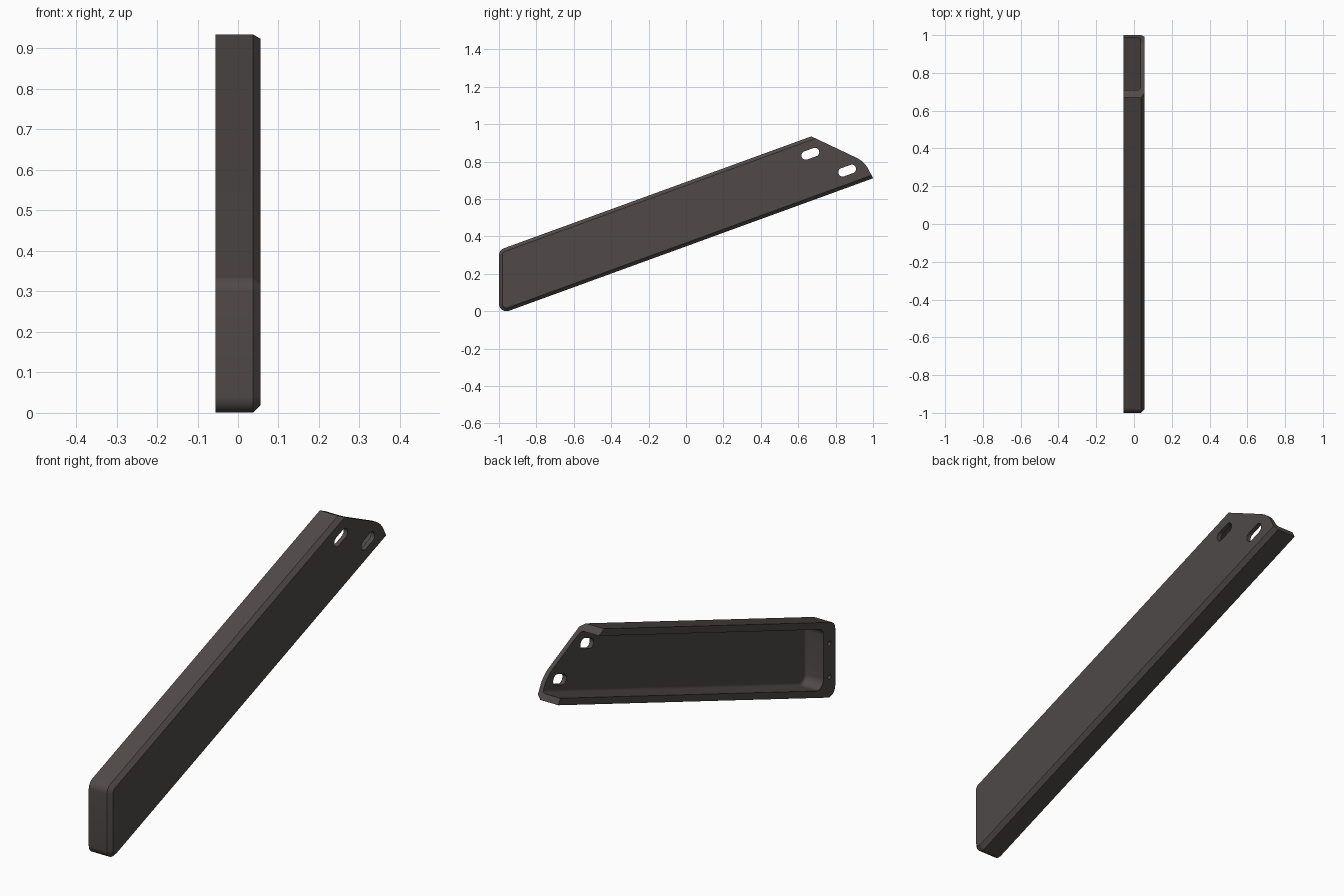
import bpy, bmesh, math
from mathutils import Vector, Matrix

if "Cube" in bpy.data.objects:
    bpy.data.objects.remove(bpy.data.objects["Cube"])

mat = bpy.data.materials.new("dark brown grey")
mat.diffuse_color = (0.080, 0.068, 0.066, 1)
mat.use_nodes = True
mat.node_tree.nodes["Principled BSDF"].inputs["Base Color"].default_value = mat.diffuse_color

# Side profile corners (y, z), counter-clockwise: bottom, tip, slant, top, front edges
CORNERS = [Vector(c) for c in ((-1, -0.017), (1, 0.711), (0.955, 0.80), (0.67, 0.935), (-1, 0.327))]
RADII = [0.04, 0, 0.14, 0, 0.04]


def offset(corners, dists):
    """Move every edge inward by its own distance."""
    n = len(corners)
    lines = []
    for i in range(n):
        d = (corners[(i + 1) % n] - corners[i]).normalized()
        lines.append((corners[i] + Vector((-d.y, d.x)) * dists[i], d))
    out = []
    for i in range(n):
        (p, d), (q, e) = lines[i - 1], lines[i]
        w = q - p
        out.append(p + d * ((w.x * e.y - w.y * e.x) / (d.x * e.y - d.y * e.x)))
    return out


def rounded(corners, radii, steps=8):
    """Replace corners by arcs."""
    pts, n = [], len(corners)
    for i, (c, r) in enumerate(zip(corners, radii)):
        if r == 0:
            pts.append(c)
            continue
        a = (corners[i - 1] - c).normalized()
        b = (corners[(i + 1) % n] - c).normalized()
        half = a.angle(b) / 2
        centre = c + (a + b).normalized() * (r / math.sin(half))
        start = c + a * (r / math.tan(half)) - centre
        turn = math.pi - 2 * half
        pts += [centre + Matrix.Rotation(turn * k / steps, 2) @ start for k in range(steps + 1)]
    return pts


def loft(name, layers):
    """Solid through matching loops, each given as (x, points)."""
    bm = bmesh.new()
    loops = [[bm.verts.new((x, p.x, p.y)) for p in pts] for x, pts in layers]
    n = len(loops[0])
    for lo, hi in zip(loops, loops[1:]):
        for i in range(n):
            j = (i + 1) % n
            bm.faces.new((lo[i], lo[j], hi[j], hi[i]))
    bm.faces.new(loops[0][::-1])
    bm.faces.new(loops[-1])
    bmesh.ops.recalc_face_normals(bm, faces=bm.faces)
    me = bpy.data.meshes.new(name)
    bm.to_mesh(me)
    bm.free()
    me.materials.append(mat)
    ob = bpy.data.objects.new(name, me)
    bpy.context.collection.objects.link(ob)
    return ob


# Outer body with a chamfer on the bottom, top and front edges
CH = 0.018
outer = rounded(CORNERS, RADII)
inset = rounded(offset(CORNERS, [CH, 0, 0, CH, CH]), [0.022, 0, 0.14, 0, 0.022])
body = loft("bracket_arm", [(-0.055, outer), (0.037, outer), (0.055, inset)])

# Pocket open at the slanted end, with a filleted floor
cutters = []
F = 0.015
layers = []
for x, f in [(-0.1, 0)] + [(0.02 + F * math.sin(t), F * (1 - math.cos(t)))
                           for t in (k * math.pi / 8 for k in range(5))]:
    loop = offset(CORNERS, [0.03 + f, -0.2, -0.2, 0.03 + f, 0.085 + f])
    layers.append((x, rounded(loop, [0.038 - f, 0, 0, 0, 0.038 - f])))
cutters.append(loft("pocket_cutter", layers))

# Two slots along the arm direction
tilt = Matrix.Rotation(math.radians(20), 2)
for cy, cz in ((0.665, 0.842), (0.862, 0.752)):
    box = [Vector((cy, cz)) + tilt @ Vector(c)
           for c in ((-0.049, -0.023), (0.049, -0.023), (0.049, 0.023), (-0.049, 0.023))]
    pts = rounded(box, [0.0225] * 4)
    cutters.append(loft("slot_cutter", [(-0.2, pts), (0.2, pts)]))

# Two blind screw holes in the thick front wall
for cz in (0.092, 0.245):
    pts = [Vector((-0.958 + 0.011 * math.cos(a), cz + 0.011 * math.sin(a)))
           for a in (k * math.pi / 8 for k in range(16))]
    cutters.append(loft("screw_hole_cutter", [(-0.1, pts), (0.0, pts)]))

# Cut and clean up
bpy.context.view_layer.objects.active = body
for c in cutters:
    c.hide_render = True
    m = body.modifiers.new("cut", 'BOOLEAN')
    m.operation, m.solver, m.object = 'DIFFERENCE', 'EXACT', c
    bpy.ops.object.modifier_apply(modifier=m.name)
    bpy.data.objects.remove(c)

bpy.ops.object.select_all(action='DESELECT')
body.select_set(True)
bpy.ops.object.shade_smooth_by_angle(angle=math.radians(30))
